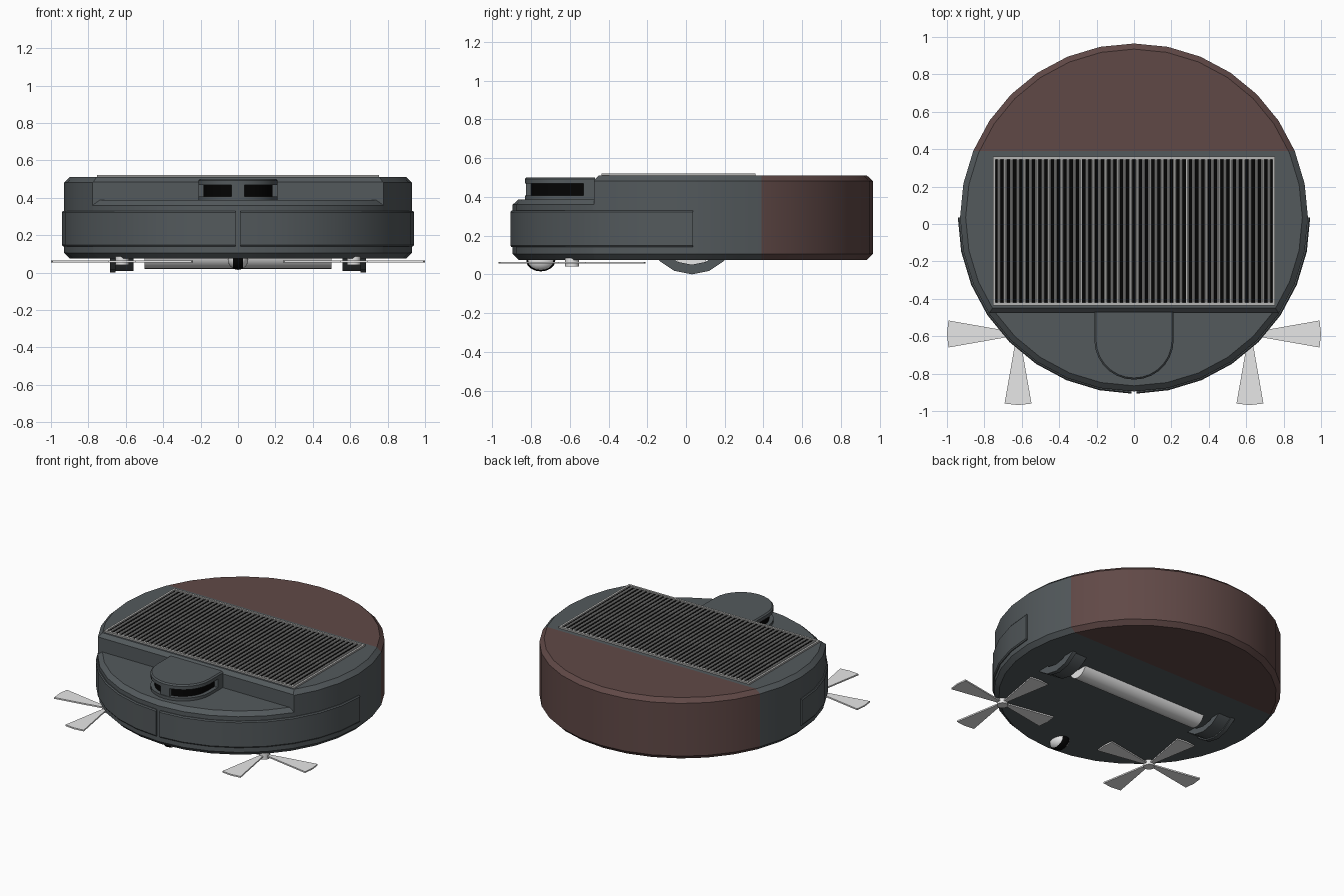
import bpy, bmesh, math
from mathutils import Vector, Matrix

if "Cube" in bpy.data.objects:
    bpy.data.objects.remove(bpy.data.objects["Cube"])

def mat(name, r, g, b):
    m = bpy.data.materials.new(name)
    m.diffuse_color = (r, g, b, 1)
    m.use_nodes = True
    m.node_tree.nodes["Principled BSDF"].inputs["Base Color"].default_value = m.diffuse_color
    return m

GREY = mat("slate grey", 0.087, 0.101, 0.108)
BROWN = mat("dark red brown", 0.118, 0.066, 0.062)
BLACK = mat("black", 0.001, 0.001, 0.001)
METAL = mat("grille grey", 0.47, 0.47, 0.46)
PALE = mat("pale grey", 0.8, 0.8, 0.8)

CY, SIDES = 0.035, 32          # body centre in y, polygon count

def finish(name, bm, *mats, smooth=None):
    bmesh.ops.recalc_face_normals(bm, faces=bm.faces)
    me = bpy.data.meshes.new(name)
    bm.to_mesh(me)
    bm.free()
    ob = bpy.data.objects.new(name, me)
    bpy.context.collection.objects.link(ob)
    for m in mats:
        me.materials.append(m)
    if smooth:
        bpy.ops.object.select_all(action='DESELECT')
        bpy.context.view_layer.objects.active = ob
        ob.select_set(True)
        bpy.ops.object.shade_smooth_by_angle(angle=math.radians(smooth))
    return ob

def loft(bm, rings, close=False):
    """Bridge equal-length closed rings; cap the ends, or close the loop."""
    vs = [[bm.verts.new(p) for p in r] for r in rings]
    n = len(vs[0])
    pairs = list(zip(vs, vs[1:])) + ([(vs[-1], vs[0])] if close else [])
    for a, b in pairs:
        for i in range(n):
            j = (i + 1) % n
            bm.faces.new((a[i], a[j], b[j], b[i]))
    if not close:
        bm.faces.new(vs[0])
        bm.faces.new(vs[-1])

def box(bm, x0, x1, y0, y1, z0, z1):
    loft(bm, [[(x0, y0, z), (x1, y0, z), (x1, y1, z), (x0, y1, z)] for z in (z0, z1)])

def disc(bm, profile):
    loft(bm, [[(r * math.sin(2 * math.pi * i / SIDES), CY - r * math.cos(2 * math.pi * i / SIDES), z)
               for i in range(SIDES)] for r, z in profile])

def cut(bm, co, no, fill=True, clear=True):
    geom = bm.verts[:] + bm.edges[:] + bm.faces[:]
    res = bmesh.ops.bisect_plane(bm, geom=geom, plane_co=co, plane_no=no, clear_outer=clear)
    if fill:
        edges = [e for e in res["geom_cut"] if isinstance(e, bmesh.types.BMEdge)]
        bmesh.ops.contextual_create(bm, geom=edges)

# Main body: full-height disc, cut off at the front wall, brown dust bin at the back
bm = bmesh.new()
disc(bm, [(0.90, 0.075), (0.93, 0.105), (0.93, 0.482), (0.90, 0.51)])
cut(bm, (0, -0.475, 0), (0, -1, 0))
cut(bm, (0, -0.475, 0.485), (0, -1, 1))
cut(bm, (0, 0.39, 0), (0, 1, 0), fill=False, clear=False)
for f in bm.faces:
    f.material_index = 1 if f.calc_center_median().y > 0.39 else 0
finish("body", bm, GREY, BROWN, smooth=30)

# Lower front deck
bm = bmesh.new()
disc(bm, [(0.90, 0.075), (0.93, 0.105), (0.93, 0.36), (0.90, 0.387)])
cut(bm, (0, -0.475, 0), (0, 1, 0), fill=False)
finish("front_deck", bm, GREY, smooth=30)

# Two bumper halves wrapped round the front
for side, label in ((1, "right"), (-1, "left")):
    bm = bmesh.new()
    angles = [math.radians(0.85)] + [2 * math.pi * k / SIDES for k in range(1, SIDES // 4 + 1)]
    section = [(0.915, 0.14), (0.936, 0.14), (0.942, 0.148), (0.942, 0.322), (0.936, 0.33), (0.915, 0.33)]
    loft(bm, [[(side * r * math.sin(a), CY - r * math.cos(a), z) for r, z in section] for a in angles])
    finish(label + "_bumper", bm, GREY, smooth=30)

# Sensor turret: U-shaped layers with a black window band
def u_ring(r, z, back=-0.47, n=14):
    arc = [(r * math.cos(math.pi + math.pi * i / n), -0.62 + r * math.sin(math.pi + math.pi * i / n), z)
           for i in range(n + 1)]
    return arc + [(r, back, z), (-r, back, z)]

def turret(name, material, *layers):
    bm = bmesh.new()
    loft(bm, [u_ring(r, z) for r, z in layers])
    finish(name, bm, material, smooth=30)

turret("turret_base", GREY, (0.212, 0.38), (0.212, 0.408))
turret("turret_window", BLACK, (0.185, 0.408), (0.185, 0.468))
turret("turret_cap", GREY, (0.212, 0.468), (0.212, 0.492), (0.203, 0.501))
bm = bmesh.new()
box(bm, -0.212, 0.212, -0.53, -0.47, 0.40, 0.475)
box(bm, -0.035, 0.035, -0.826, -0.78, 0.40, 0.475)
finish("turret_posts", bm, GREY)

# Top grille: black plate, frame and rounded bars
GX, G0, G1 = 0.755, -0.436, 0.36
bm = bmesh.new()
box(bm, -GX + 0.01, GX - 0.01, G0 + 0.01, G1 - 0.01, 0.505, 0.512)
finish("grille_backing", bm, BLACK)
bm = bmesh.new()
w = 0.015
box(bm, -GX, GX, G0, G0 + w, 0.505, 0.521)
box(bm, -GX, GX, G1 - w, G1, 0.505, 0.521)
for s in (-1, 1):
    box(bm, s * (GX - w / 2) - w / 2, s * (GX - w / 2) + w / 2, G0 + w, G1 - w, 0.505, 0.521)
finish("grille_frame", bm, METAL)
bm = bmesh.new()
bars = 45
for i in range(1, bars):
    x = -GX + 2 * GX * i / bars
    loft(bm, [[(x - 0.009, y, 0.511), (x - 0.006, y, 0.517), (x, y, 0.519),
               (x + 0.006, y, 0.517), (x + 0.009, y, 0.511)] for y in (G0 + w, G1 - w)])
finish("grille_bars", bm, METAL)

# Side brushes: four flared blades and a hub
for side, label in ((1, "right"), (-1, "left")):
    c = Vector((side * 0.62, -0.588, 0))
    bm = bmesh.new()
    for k in range(4):
        rot = Matrix.Rotation(k * math.pi / 2, 3, 'Z')
        outline = [(0.03, -0.012), (0.372, -0.072), (0.38, 0), (0.372, 0.072), (0.03, 0.012)]
        loft(bm, [[c + rot @ Vector((x, y, z)) for x, y in outline] for z in (0.055, 0.065)])
    finish(label + "_brush_blades", bm, PALE)
    bm = bmesh.new()
    bmesh.ops.create_cone(bm, cap_ends=True, segments=12, radius1=0.036, radius2=0.036, depth=0.045,
                          matrix=Matrix.Translation(c + Vector((0, 0, 0.0625))))
    finish(label + "_brush_hub", bm, PALE, smooth=35)

# Drive wheels: hollow tyres with a raised outer lip
for side, label in ((1, "right"), (-1, "left")):
    bm = bmesh.new()
    section = [(0.56, 0.226), (0.655, 0.226), (0.655, 0.235), (0.685, 0.235), (0.685, 0.185), (0.56, 0.185)]
    rings = []
    for k in range(16):
        a = 2 * math.pi * k / 16
        rings.append([(side * x, 0.03 + r * math.sin(a), 0.235 - r * math.cos(a)) for x, r in section])
    loft(bm, rings, close=True)
    # keep only the part that shows below the body
    cut(bm, (0, 0, 0.09), (0, 0, 1), fill=False)
    finish(label + "_wheel", bm, GREY, smooth=30)

# Roller between the wheels
bm = bmesh.new()
bmesh.ops.create_cone(bm, cap_ends=True, segments=24, radius1=0.08, radius2=0.08, depth=1.0,
                      matrix=Matrix.Translation((0, 0.03, 0.10)) @ Matrix.Rotation(math.pi / 2, 4, 'Y'))
finish("roller", bm, PALE, smooth=30)

# Front caster ball: black rolling band with pale sides
bm = bmesh.new()
bmesh.ops.create_uvsphere(bm, u_segments=16, v_segments=12, radius=1,
                          matrix=Matrix.Translation((0, -0.75, 0.07)) @ Matrix.Diagonal((0.055, 0.075, 0.055, 1))
                          @ Matrix.Rotation(math.pi / 2, 4, 'Y'))
for f in bm.faces:
    f.material_index = 1 if abs(f.calc_center_median().x) > 0.03 else 0
finish("caster", bm, BLACK, PALE, smooth=40)
